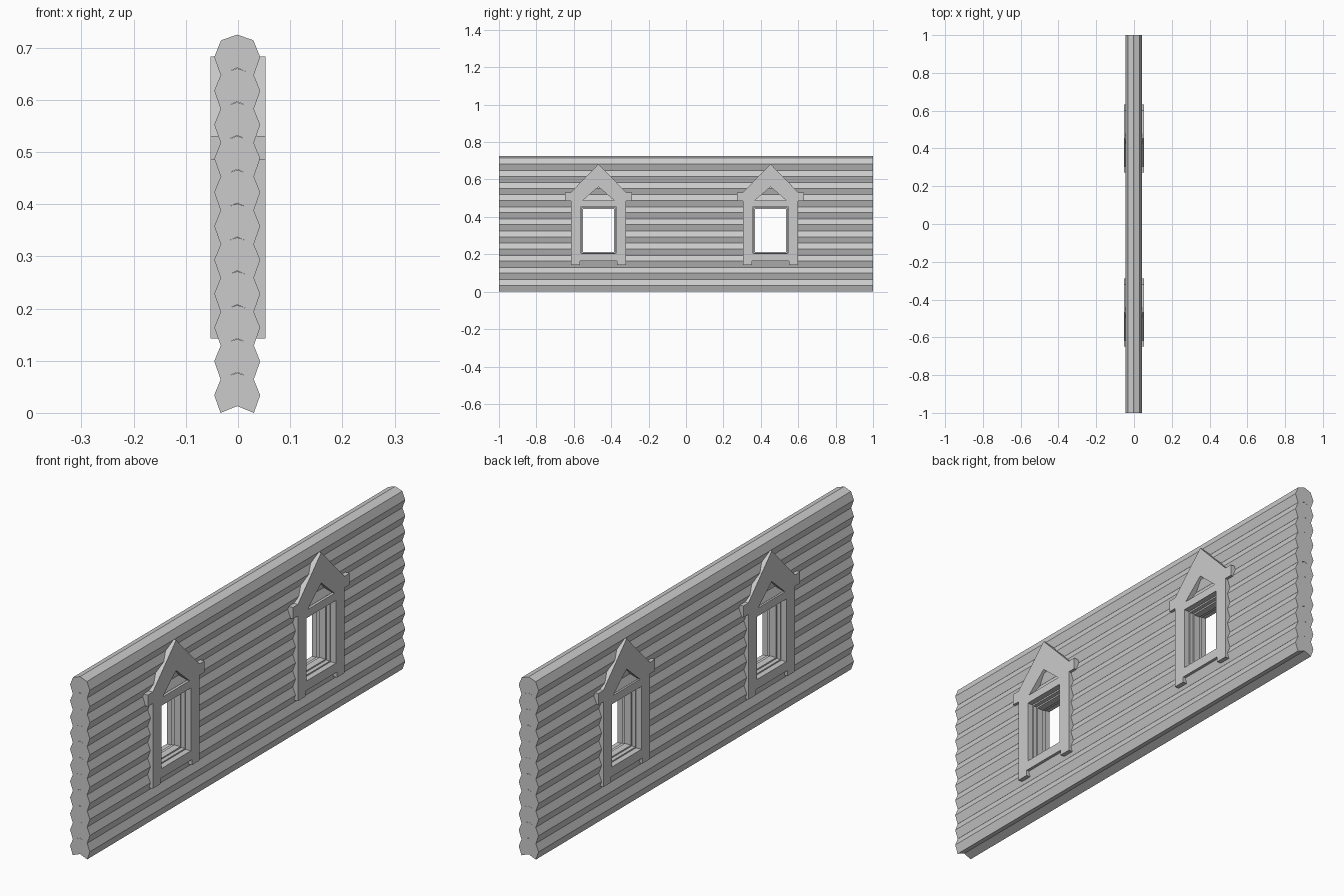
import bpy
import bmesh
from mathutils import Matrix

if "Cube" in bpy.data.objects:
    bpy.data.objects.remove(bpy.data.objects["Cube"], do_unlink=True)

wood = bpy.data.materials.new("grey wood")
wood.use_nodes = True
GREY = (0.6, 0.6, 0.6, 1)
wood.diffuse_color = GREY
wood.node_tree.nodes["Principled BSDF"].inputs["Base Color"].default_value = GREY

# Profile plane (u, v) and extrusion direction w mapped to the model's axes
ALONG_X = Matrix(((0, 0, 1), (1, 0, 0), (0, 1, 0))).to_4x4()
ALONG_Y = Matrix(((1, 0, 0), (0, 0, -1), (0, 1, 0))).to_4x4()


def prism(name, loops, half_depth, axis, offset=(0, 0, 0)):
    """Extrude closed outlines (inner ones become holes) into a clean solid."""
    curve = bpy.data.curves.new(name, "CURVE")
    curve.dimensions = "2D"
    curve.fill_mode = "BOTH"
    curve.extrude = half_depth
    for loop in loops:
        spline = curve.splines.new("POLY")
        spline.points.add(len(loop) - 1)
        for point, (u, v) in zip(spline.points, loop):
            point.co = (u, v, 0, 1)
        spline.use_cyclic_u = True
    temp = bpy.data.objects.new(name + "_outline", curve)
    bpy.context.collection.objects.link(temp)
    bpy.context.view_layer.update()
    graph = bpy.context.evaluated_depsgraph_get()
    mesh = bpy.data.meshes.new_from_object(temp.evaluated_get(graph))
    bpy.data.objects.remove(temp, do_unlink=True)
    bpy.data.curves.remove(curve)
    bm = bmesh.new()
    bm.from_mesh(mesh)
    bmesh.ops.remove_doubles(bm, verts=bm.verts, dist=0.0001)
    bmesh.ops.recalc_face_normals(bm, faces=bm.faces)
    for face in bm.faces:
        face.smooth = False
    bm.to_mesh(mesh)
    bm.free()
    mesh.transform(Matrix.Translation(offset) @ axis)
    mesh.materials.clear()
    mesh.materials.append(wood)
    obj = bpy.data.objects.new(name, mesh)
    bpy.context.collection.objects.link(obj)
    return obj


def rect(half, low, high, y=0):
    return [(y - half, low), (y + half, low), (y + half, high), (y - half, high)]


def mirrored(half_outline):
    return half_outline + [(-u, v) for u, v in reversed(half_outline) if u > 0]


WINDOWS = {"right": -0.468, "left": 0.452}
OPEN_HALF, OPEN_LOW, OPEN_HIGH = 0.093, 0.203, 0.455

# Stacked logs, each notched underneath to sit on the one below
cutter = prism("opening_cutter",
               [rect(OPEN_HALF, OPEN_LOW, OPEN_HIGH, y) for y in WINDOWS.values()],
               0.2, ALONG_X)
cutter.hide_render = True
log_profile = mirrored([(0, 0.013), (0.032, 0), (0.044, 0.034), (0.031, 0.066), (0, 0.077)])
# the ridge and notch points lie on the centre line
PITCH = 0.0648
logs = []
for i in range(11):
    log = prism(f"log_{i + 1}", [log_profile], 1, ALONG_Y, (-0.0015, 0, i * PITCH))
    if OPEN_LOW < i * PITCH + 0.077 and i * PITCH < OPEN_HIGH:
        cut = log.modifiers.new("window openings", "BOOLEAN")
        cut.operation = "DIFFERENCE"
        cut.solver = "EXACT"
        cut.object = cutter
        logs.append(log)

# Bake the openings and drop the cutter
bpy.context.view_layer.update()
graph = bpy.context.evaluated_depsgraph_get()
for log in logs:
    baked = bpy.data.meshes.new_from_object(log.evaluated_get(graph))
    log.modifiers.clear()
    log.data = baked
bpy.data.objects.remove(cutter, do_unlink=True)

# Casing outline: feet, posts, ears and gable
casing = mirrored([(0, 0.165), (0.1, 0.165), (0.1, 0.143), (0.148, 0.143),
                   (0.148, 0.485), (0.18, 0.485), (0.18, 0.531),
                   (0.148, 0.531), (0, 0.683)])
gable_hole = [(-0.085, 0.487), (0.085, 0.487), (0, 0.561)]

for side, y in WINDOWS.items():
    # Casing boards on both faces of the wall
    for face, x in (("inner", 0.041), ("outer", -0.041)):
        prism(f"{side}_window_{face}_casing",
              [casing, gable_hole, rect(OPEN_HALF, OPEN_LOW, OPEN_HIGH)],
              0.012, ALONG_X, (x, y, 0))
    # Lining of the opening and the slimmer sash frame within it
    prism(f"{side}_window_lining",
          [rect(OPEN_HALF, OPEN_LOW, OPEN_HIGH), rect(0.088, 0.208, 0.449)],
          0.03, ALONG_X, (0, y, 0))
    prism(f"{side}_window_frame",
          [rect(0.088, 0.208, 0.449), rect(0.083, 0.213, 0.443)],
          0.014, ALONG_X, (0, y, 0))
